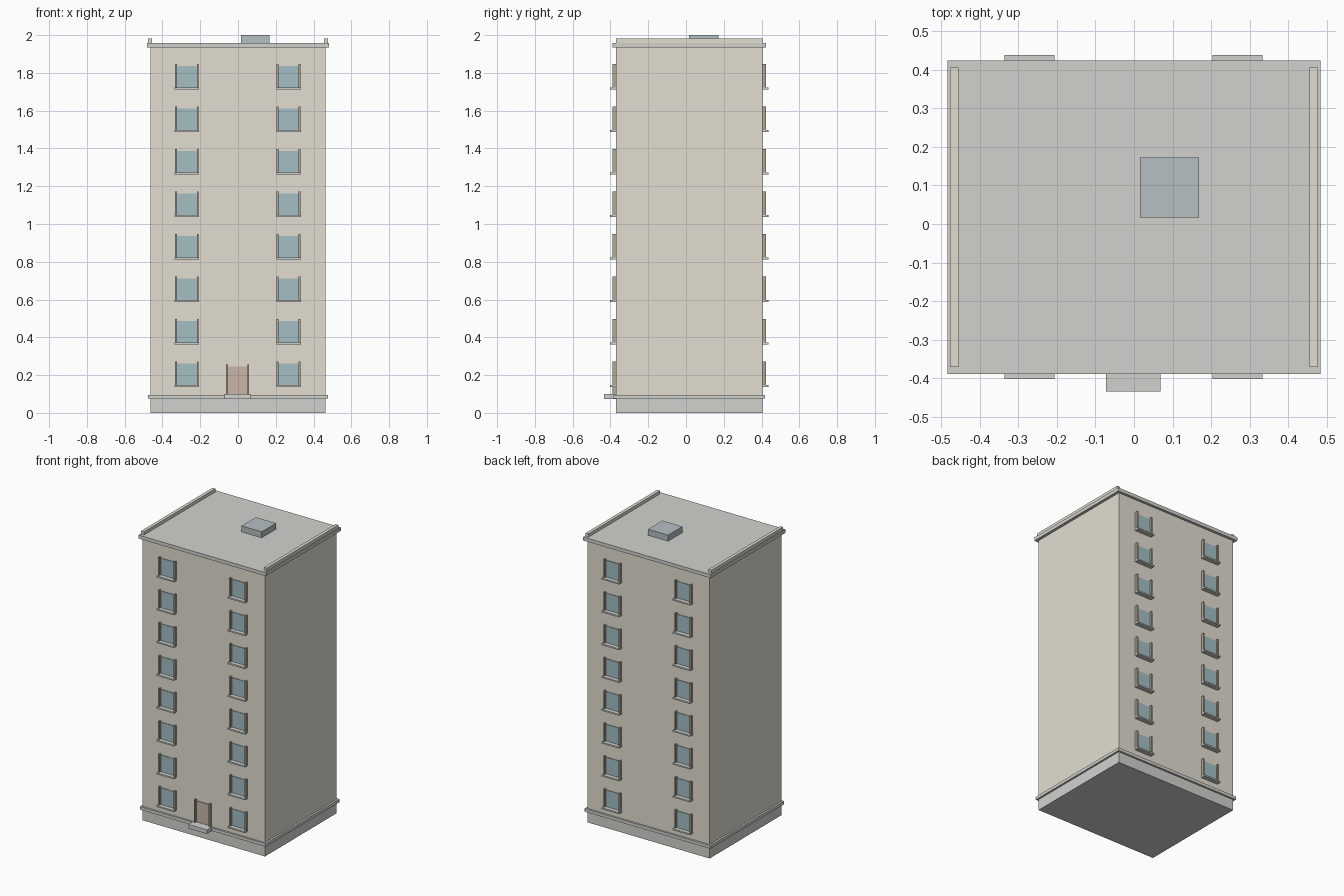
import bpy

if "Cube" in bpy.data.objects:
    bpy.data.objects.remove(bpy.data.objects["Cube"])

X, Y0, Y1 = 0.464, -0.37, 0.406   # wall planes


def mat(name, rgb):
    m = bpy.data.materials.new(name)
    m.diffuse_color = (*rgb, 1)
    m.use_nodes = True
    m.node_tree.nodes["Principled BSDF"].inputs["Base Color"].default_value = m.diffuse_color
    return m


WALL = mat("plaster", (0.77, 0.73, 0.64))
STONE = mat("stone", (0.64, 0.65, 0.61))
GLASS = mat("glass", (0.37, 0.52, 0.56))
WOOD = mat("door_wood", (0.58, 0.47, 0.38))
TRIM = mat("frame_trim", (0.45, 0.38, 0.31))
METAL = mat("roof_metal", (0.47, 0.53, 0.55))


def box(name, x, y, z, material):
    """Box from (min, max) ranges."""
    r = [sorted(v) for v in (x, y, z)]
    bpy.ops.mesh.primitive_cube_add(size=1, location=[(a + b) / 2 for a, b in r])
    o = bpy.context.object
    o.name = name
    for v in o.data.vertices:
        for i in range(3):
            v.co[i] *= r[i][1] - r[i][0]
    o.data.materials.append(material)
    return o


def rows(o):
    """Repeat a window part on all eight floors."""
    m = o.modifiers.new("floors", "ARRAY")
    m.count = 8
    m.use_relative_offset = False
    m.use_constant_offset = True
    m.constant_offset_displace = (0, 0, 0.225)


# Plinth, band, walls and cornice
box("plinth", (-X, X), (Y0, Y1), (0, 0.077), STONE)
box("plinth_band", (-X - 0.013, X + 0.013), (Y0 - 0.013, Y1 + 0.013), (0.075, 0.096), STONE)
box("walls", (-X, X), (Y0, Y1), (0.077, 1.94), WALL)
box("cornice_roof", (-0.483, 0.483), (-0.389, 0.424), (1.935, 1.959), STONE)

# Side parapets and roof hatch
for s, side in ((-1, "left"), (1, "right")):
    box(f"parapet_{side}", (s * 0.455, s * 0.477), (Y0, Y1), (1.959, 1.981), WALL)
box("roof_hatch", (0.015, 0.168), (0.017, 0.172), (1.959, 2.0), METAL)

# Window columns on front and back
for y, d, face in ((Y0, -1, "front"), (Y1, 1, "back")):
    for cx, side in ((-0.271, "left"), (0.268, "right")):
        tag = f"{face}_{side}"
        rows(box(f"window_glass_{tag}", (cx - 0.056, cx + 0.056),
                 (y - d * 0.004, y + d * 0.004), (0.145, 0.262), GLASS))
        rows(box(f"window_sill_{tag}", (cx - 0.065, cx + 0.065),
                 (y - d * 0.004, y + d * 0.032), (0.138, 0.148), STONE))
        for s in (-1, 1):
            rows(box(f"window_jamb_{tag}", (cx + s * 0.053, cx + s * 0.063),
                     (y - d * 0.004, y + d * 0.018), (0.147, 0.271), TRIM))

# Entrance door with jambs and step
box("door", (-0.055, 0.052), (Y0 - 0.005, Y0 + 0.004), (0.096, 0.245), WOOD)
for s in (-1, 1):
    box("door_jamb", (-0.002 + s * 0.051, -0.002 + s * 0.061), (Y0 - 0.018, Y0 + 0.004),
        (0.096, 0.256), TRIM)
box("door_step", (-0.073, 0.069), (Y0 - 0.064, Y0), (0.074, 0.101), STONE)
